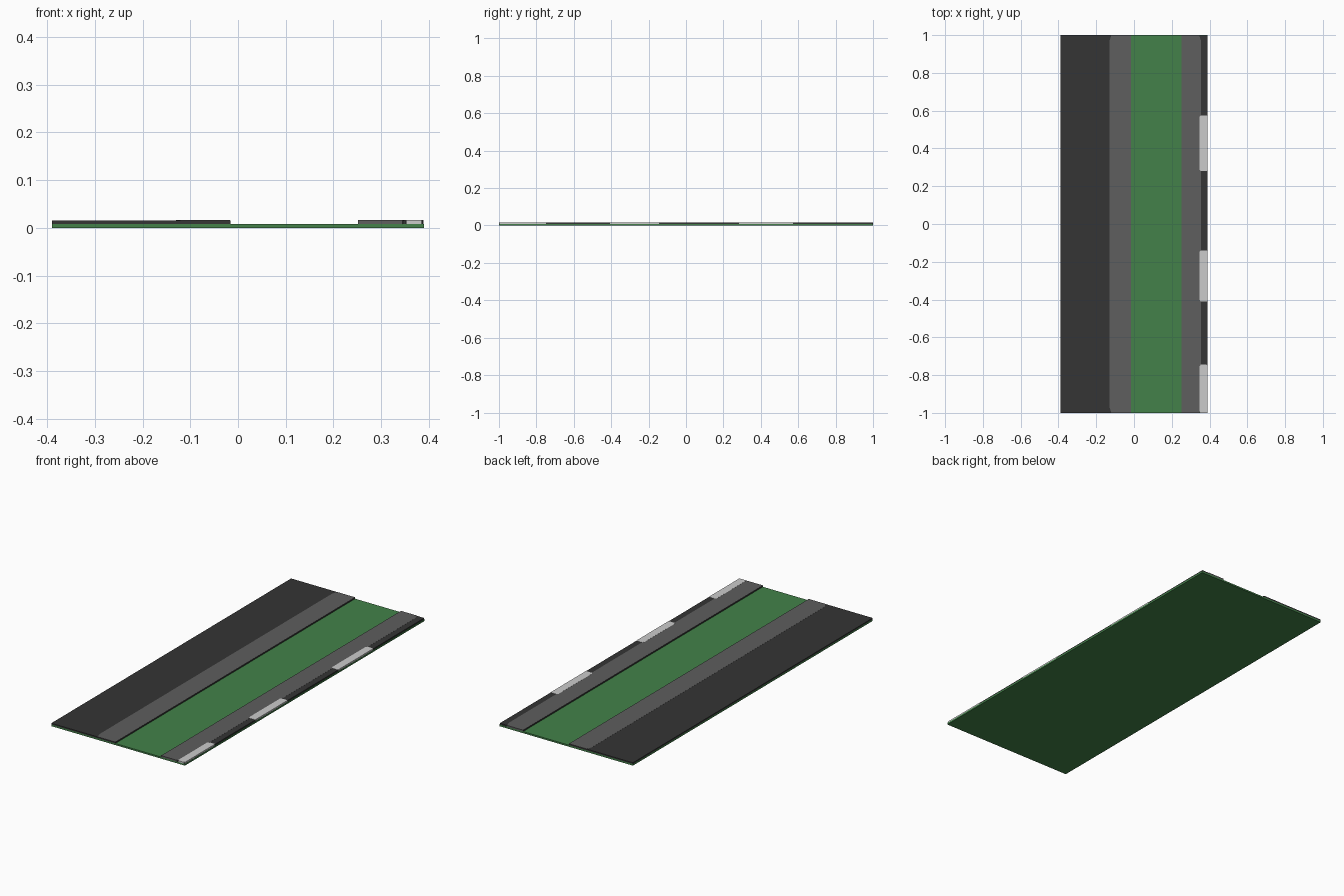
import bpy, bmesh

if "Cube" in bpy.data.objects:
    bpy.data.objects.remove(bpy.data.objects["Cube"])


def material(name, r, g, b):
    m = bpy.data.materials.new(name)
    m.diffuse_color = (r, g, b, 1)
    m.use_nodes = True
    m.node_tree.nodes["Principled BSDF"].inputs["Base Color"].default_value = m.diffuse_color
    return m


GREEN = material("grass green", 0.056, 0.222, 0.067)
DARK = material("dark asphalt", 0.035, 0.035, 0.035)
GREY = material("grey shoulder", 0.112, 0.112, 0.112)
WHITE = material("lane paint", 0.6, 0.6, 0.6)


def prism(name, outline, z0, z1, mat):
    """Extrude a counter-clockwise outline from z0 to z1."""
    bm = bmesh.new()
    face = bm.faces.new([bm.verts.new((x, y, z0)) for x, y in outline])
    top = bmesh.ops.extrude_face_region(bm, geom=[face])
    for v in top["geom"]:
        if isinstance(v, bmesh.types.BMVert):
            v.co.z = z1
    bmesh.ops.recalc_face_normals(bm, faces=bm.faces)
    me = bpy.data.meshes.new(name)
    bm.to_mesh(me)
    bm.free()
    me.materials.append(mat)
    ob = bpy.data.objects.new(name, me)
    bpy.context.collection.objects.link(ob)
    return ob


def rect(x0, x1, y0, y1, left=(0, 0), right=(0, 0)):
    """Rectangle with optional corner cuts (dx, dy) on its left and right sides."""
    (a, b), (c, d) = left, right
    pts = [(x0 + a, y0), (x1 - c, y0), (x1, y0 + d), (x1, y1 - d),
           (x1 - c, y1), (x0 + a, y1), (x0, y1 - b), (x0, y0 + b)]
    return [p for i, p in enumerate(pts) if p != pts[i - 1]]


BASE, TOP, PAINT = 0.0085, 0.0155, 0.016

# grass bed under the whole road
prism("grass_base", rect(-0.39, 0.39, -1, 1), 0, BASE, GREEN)

# raised carriageways either side of the grass median
prism("left_road", rect(-0.39, -0.016, -1, 1), BASE, TOP, DARK)
prism("right_road", rect(0.251, 0.388, -0.9985, 0.9985), BASE, TOP, DARK)

# grey shoulders with clipped outer corners
prism("left_shoulder", rect(-0.13, -0.0165, -1, 1, left=(0.01, 0.03)),
      TOP - 0.0005, PAINT, GREY)
prism("right_shoulder", rect(0.2515, 0.355, -1, 1, right=(0.01, 0.03)),
      BASE, PAINT, GREY)

# white lane dashes along the right edge
for i, (y0, y1) in enumerate([(-1, -0.745), (-0.41, -0.14), (0.28, 0.575)]):
    prism(f"lane_dash_{i + 1}",
          rect(0.347, 0.3885, y0, y1, (0.006, 0.008), (0.004, 0.004)),
          BASE, PAINT + 0.0004, WHITE)
